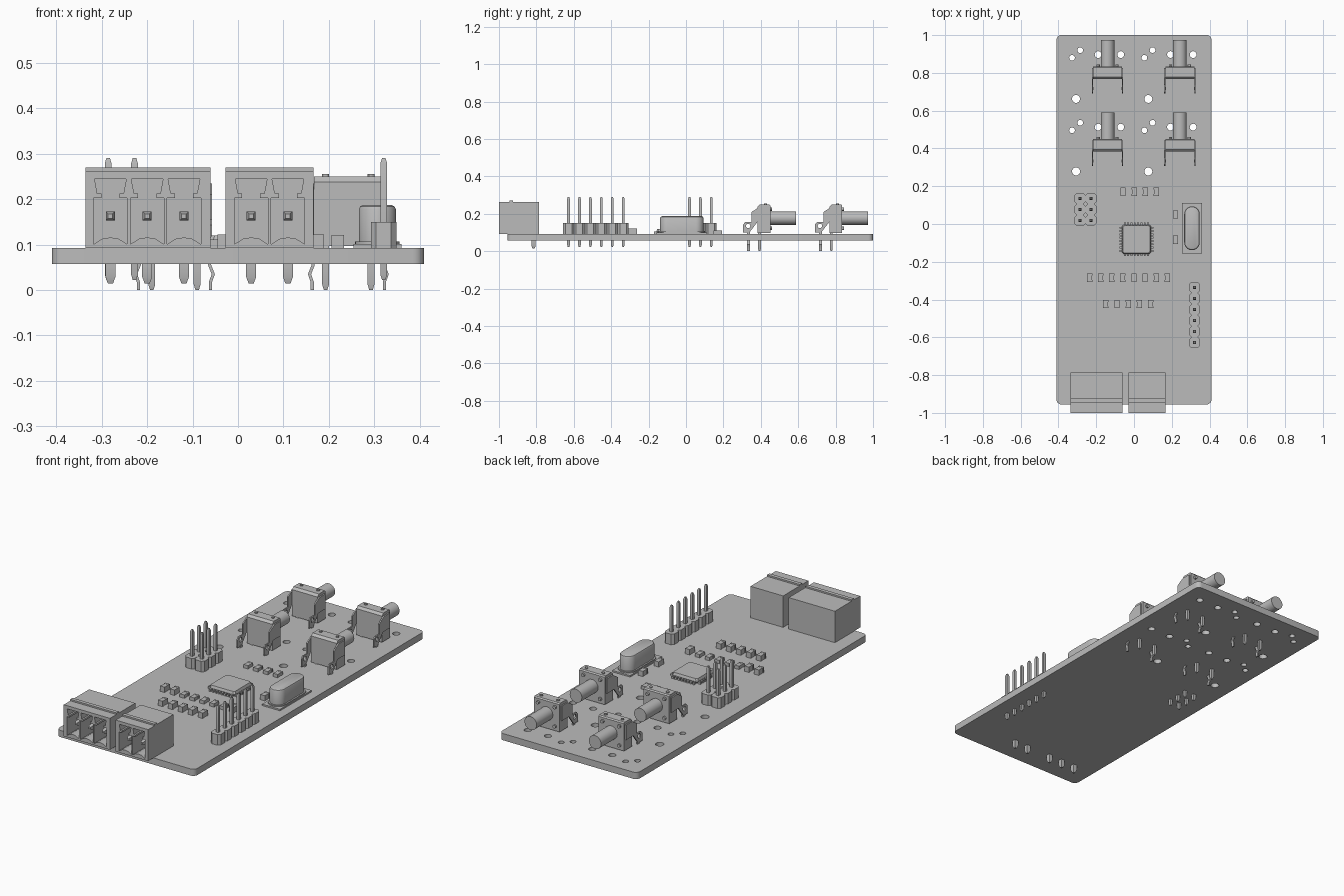
import bpy, bmesh, math
from mathutils import Matrix, Vector

if "Cube" in bpy.data.objects:
    bpy.data.objects.remove(bpy.data.objects["Cube"])

grey = bpy.data.materials.new("plain grey")
grey.use_nodes = True
COLOUR = (0.5, 0.5, 0.5, 1)
grey.diffuse_color = COLOUR
grey.node_tree.nodes["Principled BSDF"].inputs["Base Color"].default_value = COLOUR

BASE, TOP = 0.057, 0.093          # underside and top of the board


def box(bm, x0, x1, y0, y1, z0, z1):
    m = Matrix.Translation(((x0 + x1) / 2, (y0 + y1) / 2, (z0 + z1) / 2))
    m = m @ Matrix.Diagonal((x1 - x0, y1 - y0, z1 - z0, 1))
    bmesh.ops.create_cube(bm, size=1, matrix=m)


def loft(bm, rings):
    rows = [[bm.verts.new(p) for p in r] for r in rings]
    n = len(rows[0])
    bm.faces.new(rows[0])
    bm.faces.new(rows[-1][::-1])
    for a, b in zip(rows, rows[1:]):
        for i in range(n):
            bm.faces.new((a[i], b[i], b[(i + 1) % n], a[(i + 1) % n]))


def prism(bm, pts, axis, a, b):
    place = {"x": lambda p, t: (t, p[0], p[1]),
             "y": lambda p, t: (p[0], t, p[1]),
             "z": lambda p, t: (p[0], p[1], t)}[axis]
    loft(bm, [[place(p, t) for p in pts] for t in (a, b)])


def circle(cx, cy, r, n=24):
    return [(cx + r * math.cos(2 * math.pi * i / n),
             cy + r * math.sin(2 * math.pi * i / n)) for i in range(n)]


def rounded(cx, cy, hx, hy, r, n=6):
    pts = []
    for k, (sx, sy) in enumerate(((1, 1), (-1, 1), (-1, -1), (1, -1))):
        for i in range(n + 1):
            a = math.pi / 2 * (k + i / n)
            pts.append((cx + sx * (hx - r) + r * math.cos(a),
                        cy + sy * (hy - r) + r * math.sin(a)))
    return pts


def pin(bm, start, end, r, tip=0.012):
    # square pin with tapered ends
    start, end = Vector(start), Vector(end)
    d = (end - start).normalized()
    u = Vector((1, 0, 0))
    v = d.cross(u)
    rings = []
    for c, k in ((start, 0.5), (start + d * tip, 1), (end - d * tip, 1), (end, 0.5)):
        rings.append([c + (u * i + v * j) * r * k
                      for i, j in ((1, 1), (-1, 1), (-1, -1), (1, -1))])
    loft(bm, rings)


def finish(name, bm, cutter=None):
    def to_object(label, b):
        bmesh.ops.recalc_face_normals(b, faces=b.faces[:])
        me = bpy.data.meshes.new(label)
        b.to_mesh(me)
        b.free()
        ob = bpy.data.objects.new(label, me)
        bpy.context.collection.objects.link(ob)
        return ob

    ob = to_object(name, bm)
    if cutter:
        cut = to_object("cutter", cutter)
        cut.hide_render = True
        mod = ob.modifiers.new("holes", "BOOLEAN")
        mod.operation, mod.solver, mod.object = "DIFFERENCE", "EXACT", cut
        bpy.context.view_layer.update()
        graph = bpy.context.evaluated_depsgraph_get()
        me = bpy.data.meshes.new_from_object(ob.evaluated_get(graph))
        ob.modifiers.clear()
        ob.data = me
        bpy.data.objects.remove(cut)
    ob.data.materials.clear()
    ob.data.materials.append(grey)
    ob.data.shade_smooth()
    ob.data.set_sharp_from_angle(angle=math.radians(30))
    return ob


BUTTONS = [(x, y) for x in (-0.14, 0.243) for y in (0.835, 0.451)]

# Circuit board with drilled holes around each button
bm, holes = bmesh.new(), bmesh.new()
prism(bm, rounded(0, 0.0225, 0.41, 0.9775, 0.025), "z", BASE, TOP)
for bx, by in BUTTONS:
    for dx, dy, r in ((-0.145, 0.085, 0.015), (-0.188, 0.045, 0.015), (-0.05, 0.062, 0.018),
                      (0.07, 0.062, 0.018), (-0.167, -0.173, 0.021)):
        prism(holes, circle(bx + dx, by + dy, r, 20), "z", BASE - 0.02, TOP + 0.02)
finish("circuit_board", bm, holes)

# Terminal sockets: housing with keyed cavities, top ridge and bent pins
half = [(0.018, 0.113), (0.037, 0.101), (0.037, 0.203), (0.02, 0.203),
        (0.02, 0.213), (0.029, 0.213), (0.035, 0.245)]
keyhole = [(0, 0.116)] + half + [(-x, z) for x, z in reversed(half)]
for name, x0, x1, slots in (("three_way_socket", -0.336, -0.061, (-0.281, -0.2, -0.119)),
                            ("two_way_socket", -0.028, 0.166, (0.029, 0.11))):
    bm, cut = bmesh.new(), bmesh.new()
    prism(bm, [(-1, TOP), (-0.785, TOP), (-0.785, 0.262), (-0.925, 0.262),
               (-0.925, 0.27), (-0.945, 0.27), (-0.945, 0.262), (-1, 0.262)], "x", x0, x1)
    for s in slots:
        prism(cut, [(s + x, z) for x, z in keyhole], "y", -1.05, -0.83)
    finish(name, bm, cut)
    bm = bmesh.new()
    for s in slots:
        pin(bm, (s, -0.82, 0.163), (s, -0.975, 0.163), 0.01)
        pin(bm, (s, -0.815, 0.1), (s, -0.815, 0.014), 0.011, 0.015)
    finish(name + "_pins", bm)


# Pin headers with chamfered cells
def header(name, xs, ys):
    body, pins = bmesh.new(), bmesh.new()
    for x in xs:
        for y in ys:
            prism(body, rounded(x, y, 0.0285, 0.0292, 0.012, 1), "z", TOP, 0.15)
            pin(pins, (x, y, 0.022), (x, y, 0.291), 0.0075)
    finish(name + "_body", body)
    finish(name + "_pins", pins)


header("single_row_header", [0.321], [-0.336 - 0.0584 * i for i in range(6)])
header("double_row_header", [-0.286, -0.228], [0.135, 0.077, 0.019])

# Crystal can on its flat base
bm = bmesh.new()
box(bm, 0.254, 0.36, -0.157, 0.112, TOP, 0.101)
loft(bm, [[(x, y, z) for x, y in rounded(0.307, -0.0225, 0.05 - k, 0.125 - k, 0.0499 - k, 8)]
          for k, z in ((0.001, 0.101), (0.001, 0.107), (0.009, 0.107),
                       (0.009, 0.178), (0.012, 0.184), (0.018, 0.187))])
finish("crystal_can", bm)

# Flat square chip and its leads
bm, leads = bmesh.new(), bmesh.new()
CX, CY = 0.013, -0.081
loft(bm, [[(x, y, z) for x, y in rounded(CX, CY, h, h, 0.008, 1)]
          for h, z in ((0.073, 0.096), (0.077, 0.106), (0.072, 0.12))])
finish("chip_body", bm)
for i in range(8):
    t = (i - 3.5) * 0.0175
    for s in (-1, 1):
        for ax in (0, 1):
            c, o = (CX, CY + t) if ax == 0 else (CX + t, CY)
            if ax == 0:
                lo, hi = sorted((c + s * 0.07, c + s * 0.089))
                box(leads, lo, hi, o - 0.005, o + 0.005, TOP, 0.105)
            else:
                lo, hi = sorted((o + s * 0.07, o + s * 0.089))
                box(leads, c - 0.005, c + 0.005, lo, hi, TOP, 0.105)
finish("chip_leads", leads)

# Small surface components: body between two end caps
bm = bmesh.new()
rows = [(-0.058 + 0.0587 * i, 0.17, 0.111) for i in range(4)]
rows += [(-0.235 + 0.0587 * i, -0.285, 0.122 if i in (0, 1, 7) else 0.111) for i in range(8)]
rows += [(-0.15 + 0.0595 * i, -0.424, 0.122) for i in range(5)]
rows += [(0.22, y, 0.121) for y in (0.05, -0.084)]
for x, y, z in rows:
    box(bm, x - 0.0125, x + 0.0125, y - 0.012, y + 0.012, TOP, z - 0.001)
    for s in (-1, 1):
        lo, hi = sorted((y + s * 0.012, y + s * 0.022))
        box(bm, x - 0.014, x + 0.014, lo, hi, TOP, z)
finish("surface_components", bm)

# Side-facing push buttons with bracket, plunger and legs
wing = [(-0.01, 0.235), (-0.06, 0.235), (-0.1, 0.21), (-0.1, 0.155), (-0.135, 0.155),
        (-0.145, 0.143), (-0.145, 0.1), (-0.112, 0.1), (-0.07, 0.155), (-0.01, 0.155)]
leg = [(0.077, 0.105), (0.077, 0.055), (0.085, 0.035), (0.079, 0.018), (0.079, 0)]
for n, (bx, by) in enumerate(BUTTONS, 1):
    bm = bmesh.new()
    prism(bm, [(by, 0.097), (by, 0.244), (by - 0.006, 0.25), (by - 0.056, 0.25),
               (by - 0.068, 0.238), (by - 0.068, 0.097)], "x", bx - 0.076, bx + 0.076)
    for s in (-1, 1):
        x = bx + s * 0.05
        prism(bm, circle(x, by - 0.025, 0.008, 12), "z", 0.24, 0.256)
        for z in (0.122, 0.225):
            prism(bm, circle(x, z, 0.009, 12), "y", by - 0.01, by + 0.01)
    finish(f"button_body_{n}", bm)

    bm = bmesh.new()
    prism(bm, circle(bx, 0.177, 0.036, 32), "y", by - 0.01, by + 0.138)
    finish(f"button_plunger_{n}", bm)

    bm, cut = bmesh.new(), bmesh.new()
    for s in (-1, 1):
        prism(bm, [(by + y, z) for y, z in wing], "x", bx + s * 0.076, bx + s * 0.083)
    prism(cut, circle(by - 0.119, 0.135, 0.012, 16), "x", bx - 0.12, bx + 0.12)
    finish(f"button_bracket_{n}", bm, cut)

    bm = bmesh.new()
    for s in (-1, 1):
        strip = [(bx + s * (x - 0.003), z) for x, z in leg]
        strip += [(bx + s * (x + 0.004), z) for x, z in reversed(leg)]
        prism(bm, strip, "y", by - 0.125, by - 0.109)
        pin(bm, (bx + s * 0.05, by - 0.058, 0.11), (bx + s * 0.05, by - 0.058, 0), 0.0075)
    finish(f"button_legs_{n}", bm)
